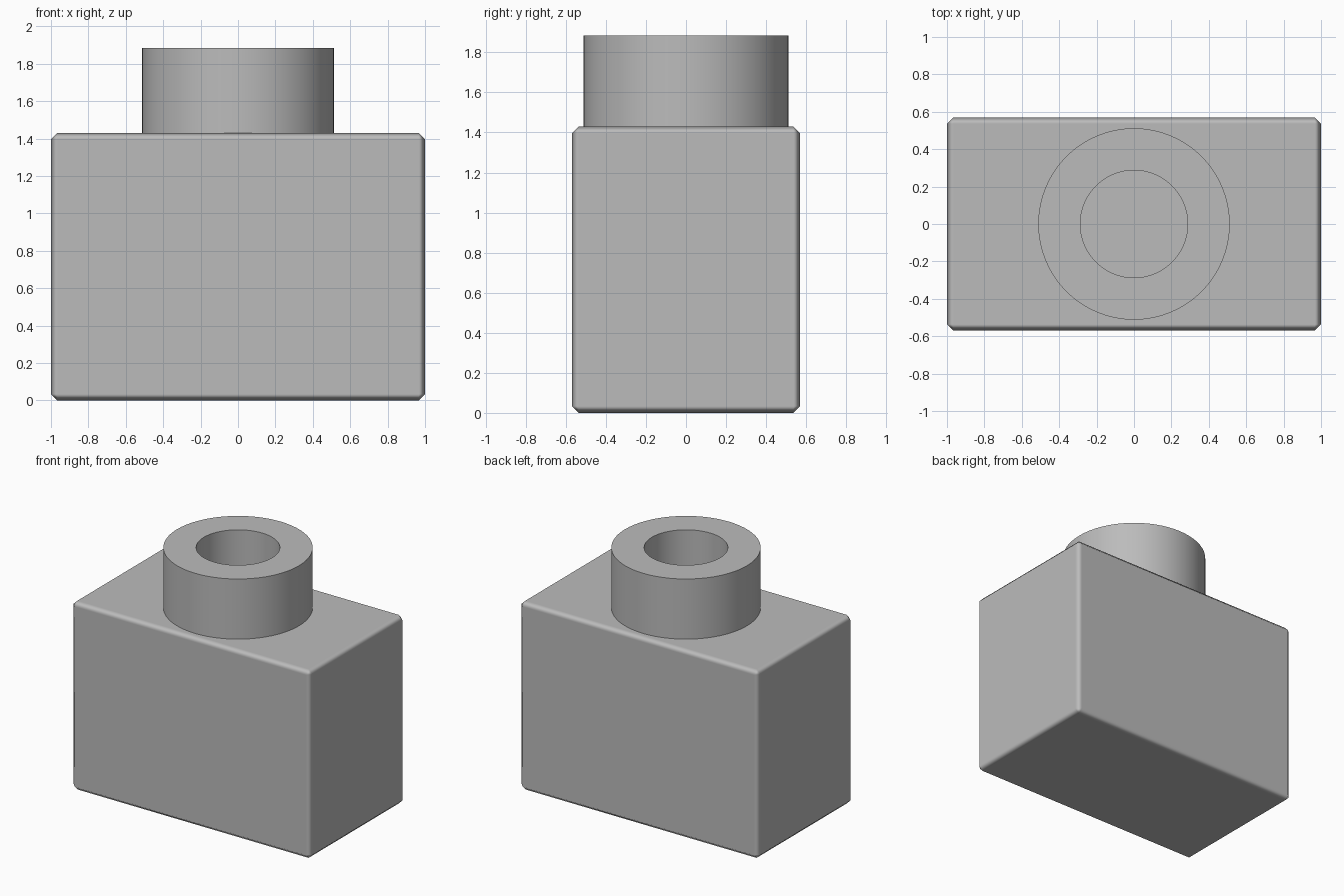
import bpy, bmesh, math

cube = bpy.data.objects.get("Cube")
if cube:
    bpy.data.objects.remove(cube, do_unlink=True)

grey = bpy.data.materials.new("plain_grey")
grey.use_nodes = True
COLOUR = (0.5, 0.5, 0.5, 1)
grey.diffuse_color = COLOUR
grey.node_tree.nodes["Principled BSDF"].inputs["Base Color"].default_value = COLOUR

WIDTH, DEPTH, BODY_TOP, TOP = 2.0, 1.14, 1.43, 1.885


def finish(obj, name, angle):
    obj.name = obj.data.name = name
    obj.data.materials.append(grey)
    bpy.ops.object.select_all(action="DESELECT")
    obj.select_set(True)
    bpy.context.view_layer.objects.active = obj
    bpy.ops.object.shade_smooth_by_angle(angle=math.radians(angle))


# Block body with softened edges
bpy.ops.mesh.primitive_cube_add(size=1, location=(0, 0, BODY_TOP / 2))
body = bpy.context.object
body.scale = (WIDTH, DEPTH, BODY_TOP)
bpy.ops.object.transform_apply(location=False, rotation=False, scale=True)
finish(body, "body", 60)
bevel = body.modifiers.new("soft_edges", "BEVEL")
bevel.width = 0.034
bevel.segments = 1
bevel.harden_normals = True

# Hollow round stud: a ring profile spun about the vertical axis
profile = [(0.287, BODY_TOP), (0.512, BODY_TOP), (0.512, TOP), (0.287, TOP)]
bm = bmesh.new()
verts = [bm.verts.new((r, 0, z)) for r, z in profile]
edges = [bm.edges.new((verts[i], verts[(i + 1) % 4])) for i in range(4)]
bmesh.ops.spin(bm, geom=verts + edges, cent=(0, 0, 0), axis=(0, 0, 1),
               angle=math.tau, steps=64, use_merge=True)
bmesh.ops.remove_doubles(bm, verts=bm.verts, dist=0.0001)
bmesh.ops.recalc_face_normals(bm, faces=bm.faces)
mesh = bpy.data.meshes.new("stud")
bm.to_mesh(mesh)
bm.free()
stud = bpy.data.objects.new("stud", mesh)
bpy.context.collection.objects.link(stud)
finish(stud, "stud", 30)
